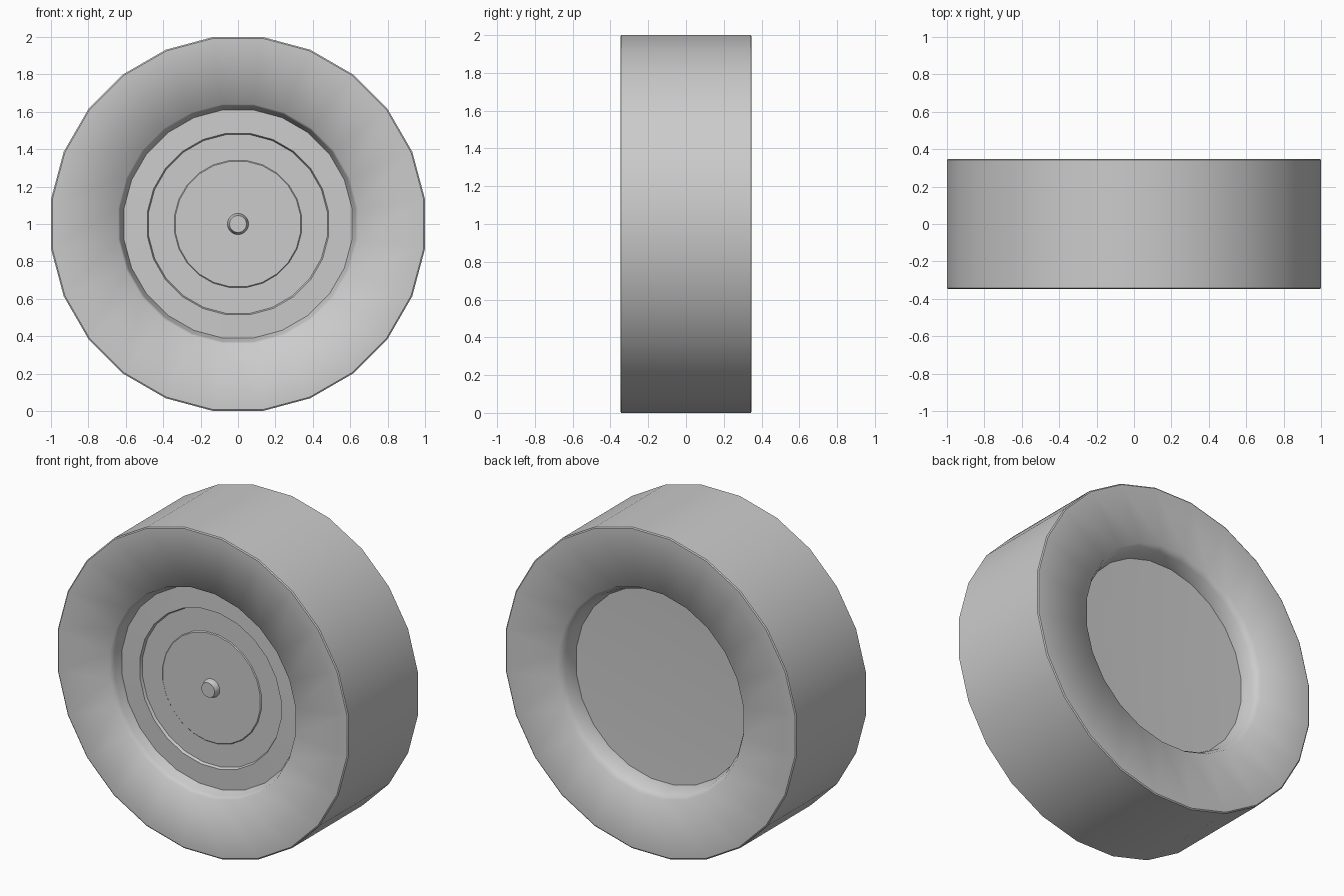
import bpy, bmesh, math

if "Cube" in bpy.data.objects:
    bpy.data.objects.remove(bpy.data.objects["Cube"])

SIDES = 24
FLAT = 1 / math.cos(math.pi / SIDES)   # radii below are measured to the flats


def lathe(name, profile, closed=False, sharp=None):
    """Revolve (radius, y) points around the wheel axle at z = 1.
    sharp: profile indices whose rings stay hard; None decides by angle."""
    bm = bmesh.new()
    rings = []
    for r, y in profile:
        ring = []
        for i in range(SIDES):
            a = (i + 0.5) * 2 * math.pi / SIDES
            ring.append(bm.verts.new((r * FLAT * math.cos(a), y, 1 + r * FLAT * math.sin(a))))
        rings.append(ring)
    pairs = list(zip(rings, rings[1:]))
    if closed:
        pairs.append((rings[-1], rings[0]))
    else:
        bm.faces.new(rings[0])
        bm.faces.new(rings[-1])
    for a, b in pairs:
        for i in range(SIDES):
            j = (i + 1) % SIDES
            bm.faces.new((a[i], a[j], b[j], b[i]))
    bmesh.ops.recalc_face_normals(bm, faces=bm.faces)
    for f in bm.faces:
        f.smooth = True
    for k in sharp or []:
        for i in range(SIDES):
            bm.edges.get((rings[k][i], rings[k][(i + 1) % SIDES])).smooth = False
    mesh = bpy.data.meshes.new(name)
    bm.to_mesh(mesh)
    bm.free()
    ob = bpy.data.objects.new(name, mesh)
    bpy.context.collection.objects.link(ob)
    if sharp is None:
        bpy.ops.object.select_all(action='DESELECT')
        ob.select_set(True)
        bpy.context.view_layer.objects.active = ob
        bpy.ops.object.shade_smooth_by_angle(angle=math.radians(30))
    return ob


# Tyre: wide flat tread with hard edges, softly shaded inner lips
lathe("tyre", [
    (0.64, -0.348), (0.993, -0.348), (1.0, -0.343),
    (1.0, 0.343), (0.993, 0.348), (0.64, 0.348),
    (0.615, 0.305), (0.595, 0.23),
    (0.605, -0.255), (0.615, -0.28), (0.628, -0.315),
], closed=True, sharp=[1, 2, 3, 4])

# Wheel disc: stepped front face, plain back
lathe("wheel_disc", [
    (0.34, 0.222), (0.596, 0.23),
    (0.615, -0.268), (0.485, -0.272), (0.478, -0.255),
    (0.34, -0.255), (0.335, -0.260),
])

# Small tapered axle cap in the middle
lathe("axle_cap", [(0.058, -0.24), (0.056, -0.262), (0.045, -0.295)])
